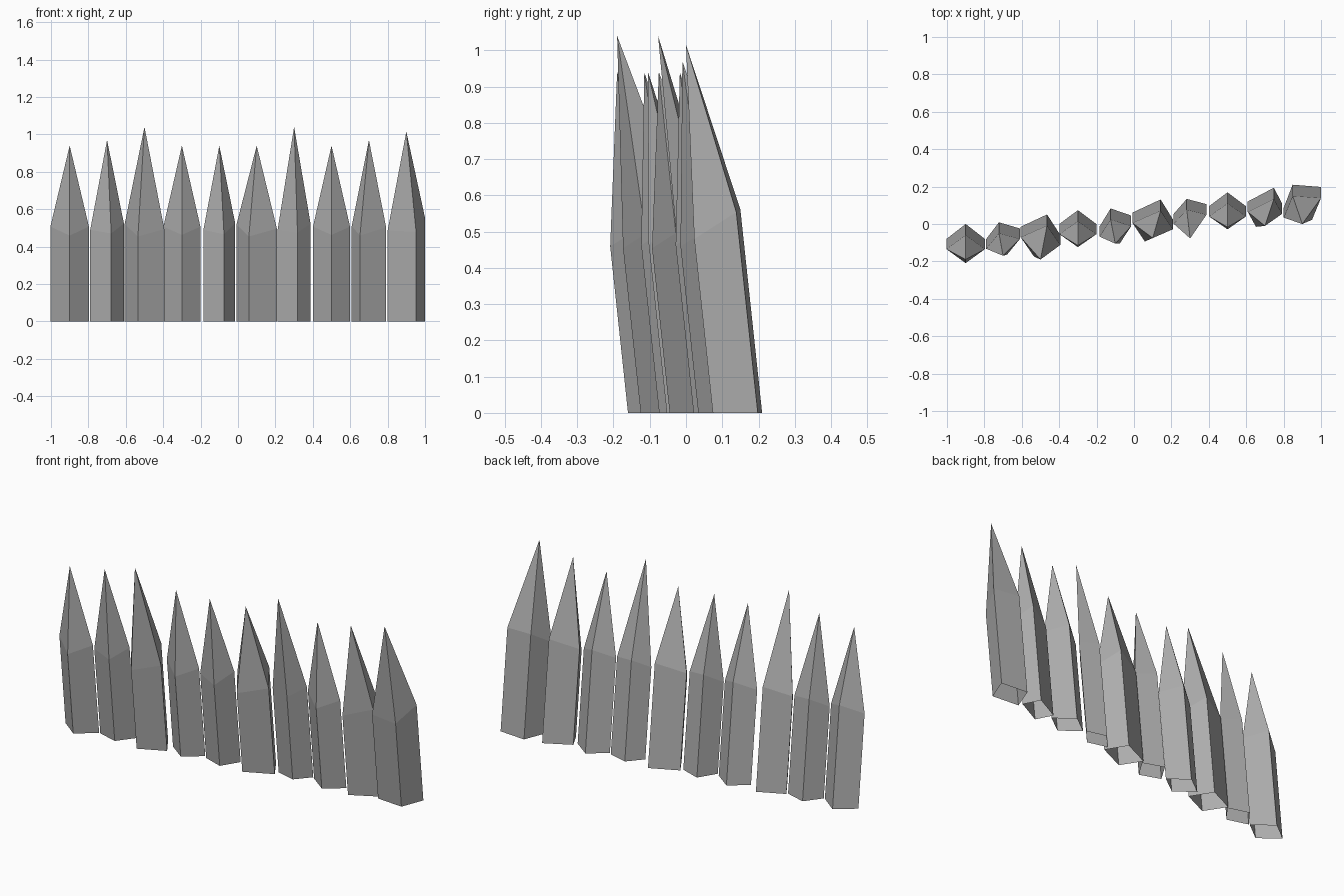
import bpy, bmesh

LEAN = -0.107      # forward lean of the shafts (y per z)
CUT = 0.6          # slope of the shoulder plane (z per y)

grey = bpy.data.materials.new("dark_grey")
grey.diffuse_color = (0.42, 0.42, 0.42, 1)


def stake(name, x, y, fx, fy, rx, ry, tip_y, tip_z, shoulder=0.507):
    """Leaning four-sided shaft, open below, with a sloping shoulder and a pointed top."""
    # diamond section: front, right, back, left corner offsets
    section = [(fx, fy), (rx, ry), (-fx, -fy), (-rx, -ry)]
    bm = bmesh.new()
    base = [bm.verts.new((x + dx, y + dy, 0)) for dx, dy in section]
    top = []
    for dx, dy in section:
        z = shoulder + CUT * dy
        top.append(bm.verts.new((x + dx, y + dy + LEAN * z, z)))
    tip = bm.verts.new((x, tip_y, tip_z))
    for i in range(4):
        j = (i + 1) % 4
        bm.faces.new((base[i], base[j], top[j], top[i]))
        bm.faces.new((top[i], top[j], tip))
    me = bpy.data.meshes.new(name)
    bm.to_mesh(me)
    bm.free()
    me.materials.append(grey)
    ob = bpy.data.objects.new(name, me)
    bpy.context.collection.objects.link(ob)


# row of stakes: base y, front corner x/y, right corner x/y, tip y, tip height
row = [
    (-0.080, 0.000, -0.080, 0.103, 0.000, -0.19, 0.94),
    (-0.052, 0.022, -0.061, 0.090, 0.028, -0.17, 0.97),
    (-0.037, -0.035, -0.088, 0.106, -0.022, -0.19, 1.04),
    (0.000, 0.000, -0.074, 0.099, 0.000, -0.115, 0.94),
    (0.015, 0.025, -0.068, 0.085, 0.030, -0.105, 0.94),
    (0.043, -0.042, -0.088, 0.108, -0.018, -0.075, 0.94),
    (0.080, 0.018, -0.054, 0.088, 0.026, -0.077, 1.04),
    (0.095, 0.000, -0.074, 0.099, 0.000, -0.017, 0.94),
    (0.114, -0.048, -0.080, 0.092, -0.006, -0.01, 0.97),
    (0.142, 0.052, -0.068, 0.100, 0.056, 0.0, 1.015, 0.52),
]
for i, params in enumerate(row):
    stake(f"stake_{i + 1}", -0.9 + 0.2 * i, *params)
